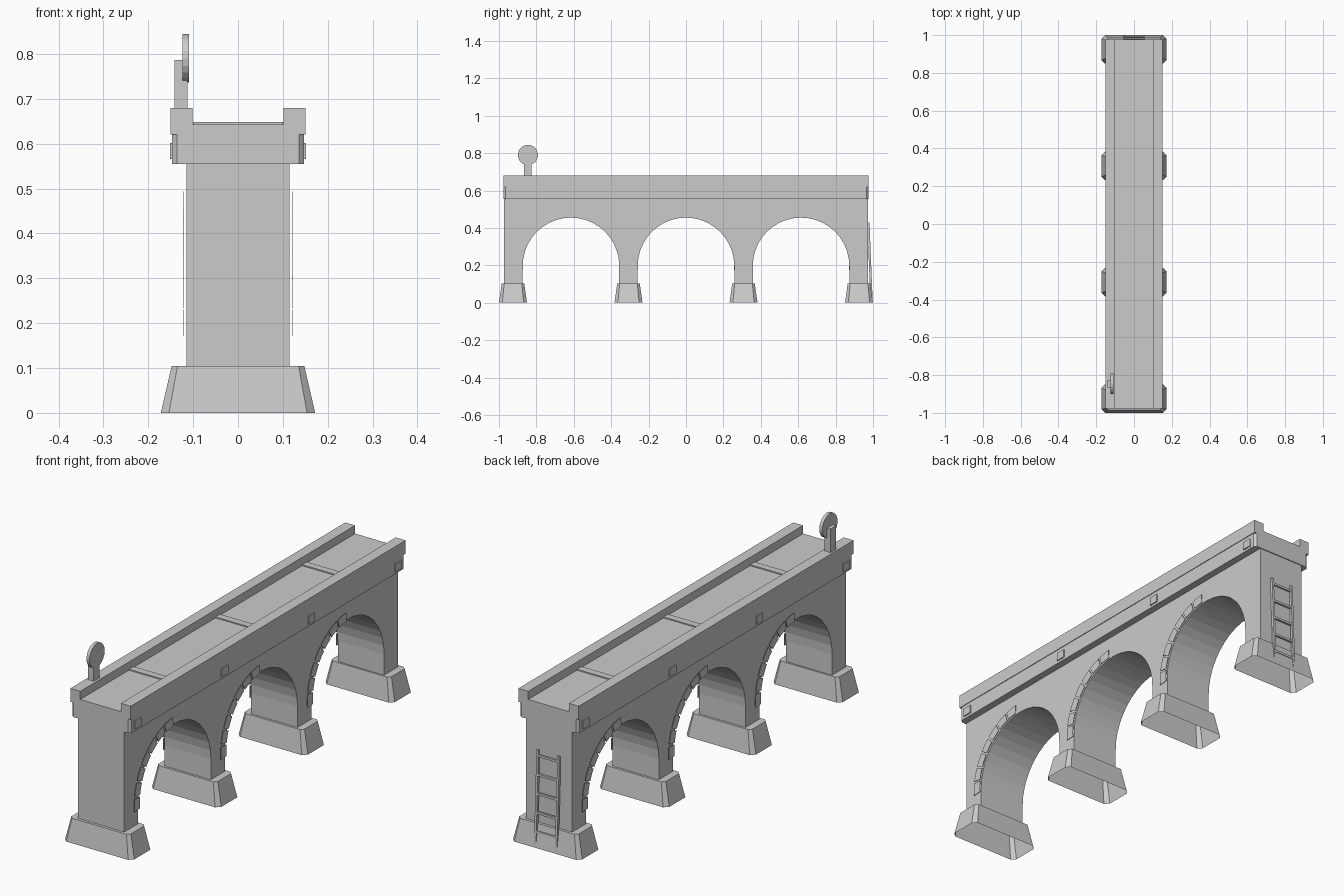
import bpy
import bmesh
import math
from mathutils import Vector

if "Cube" in bpy.data.objects:
    bpy.data.objects.remove(bpy.data.objects["Cube"], do_unlink=True)

stone = bpy.data.materials.new("grey_stone")
stone.use_nodes = True
grey = (0.6, 0.6, 0.6, 1)
stone.diffuse_color = grey
stone.node_tree.nodes["Principled BSDF"].inputs["Base Color"].default_value = grey

ARCHES = (-0.615, 0, 0.615)
PIERS = (-0.925, -0.3075, 0.3075, 0.925)
RADIUS, SPRING = 0.258, 0.197


def finish(name, bm):
    bmesh.ops.recalc_face_normals(bm, faces=bm.faces)
    mesh = bpy.data.meshes.new(name)
    bm.to_mesh(mesh)
    bm.free()
    mesh.materials.append(stone)
    obj = bpy.data.objects.new(name, mesh)
    bpy.context.collection.objects.link(obj)
    return obj


def extrude(name, points, shift):
    """Solid made by pushing one flat outline along a vector."""
    bm = bmesh.new()
    face = bm.faces.new([bm.verts.new(p) for p in points])
    out = bmesh.ops.extrude_face_region(bm, geom=[face], use_keep_orig=True)
    moved = [v for v in out["geom"] if isinstance(v, bmesh.types.BMVert)]
    bmesh.ops.translate(bm, verts=moved, vec=shift)
    return finish(name, bm)


def box(name, lo, hi):
    outline = [(lo[0], lo[1], lo[2]), (hi[0], lo[1], lo[2]),
               (hi[0], hi[1], lo[2]), (lo[0], hi[1], lo[2])]
    return extrude(name, outline, (0, 0, hi[2] - lo[2]))


def octagon(hx, hy, c, z, y0=0):
    """Rectangle with chamfered corners."""
    pts = [(hx - c, -hy), (hx, c - hy), (hx, hy - c), (hx - c, hy),
           (c - hx, hy), (-hx, hy - c), (-hx, c - hy), (c - hx, -hy)]
    return [(x, y + y0, z) for x, y in pts]


# Arcade wall with three arched openings
outline = [(-0.972, 0.1), (-0.972, 0.557), (0.972, 0.557), (0.972, 0.1)]
for centre in reversed(ARCHES):
    outline.append((centre + RADIUS, 0.1))
    for i in range(21):
        a = math.pi * i / 20
        outline.append((centre + RADIUS * math.cos(a), SPRING + RADIUS * math.sin(a)))
    outline.append((centre - RADIUS, 0.1))
extrude("arcade_wall", [(-0.115, y, z) for y, z in outline], (0.23, 0, 0))

# Flared pier footings, open underneath
for n, y in enumerate(PIERS):
    bm = bmesh.new()
    low = [bm.verts.new(p) for p in octagon(0.172, 0.075, 0.018, 0, y)]
    top = [bm.verts.new(p) for p in octagon(0.148, 0.06, 0.013, 0.104, y)]
    bm.faces.new(top)
    for i in range(8):
        j = (i + 1) % 8
        bm.faces.new((low[i], low[j], top[j], top[i]))
    finish(f"pier_footing_{n + 1}", bm)

# Cornice band and trough-shaped deck
extrude("cornice", octagon(0.147, 0.976, 0.011, 0.555), (0, 0, 0.065))
trough = [(-0.15, 0.62), (0.15, 0.62), (0.15, 0.68), (0.101, 0.68),
          (0.101, 0.643), (-0.101, 0.643), (-0.101, 0.68), (-0.15, 0.68)]
extrude("deck_and_parapets", [(x, -0.976, z) for x, z in trough], (0, 1.952, 0))

# Raised joints across the deck
for n, y in enumerate(ARCHES):
    box(f"deck_joint_{n + 1}", (-0.1, y - 0.016, 0.64), (0.1, y + 0.016, 0.648))

# Small square blocks on the cornice
for side, s in (("left", 1), ("right", -1)):
    for n, y in enumerate(PIERS):
        xs = sorted((s * 0.14, s * 0.152))
        box(f"cornice_block_{side}_{n + 1}",
            (xs[0], y - 0.022, 0.566), (xs[1], y + 0.022, 0.602))

# Arch stones: thin plates round one half of each arch, swapped on the far side
for side, s in (("left", 1), ("right", -1)):
    for n, centre in enumerate(ARCHES):
        for k in range(7):
            a0 = math.radians(-5 + 13.2 * k)
            a1 = a0 + math.radians(11.5)
            mid = (a0 + a1) / 2
            ring = [(RADIUS, a0), (RADIUS, mid), (RADIUS, a1),
                    (0.297, a1), (0.297, mid), (0.297, a0)]
            pts = [(s * 0.121, centre - s * r * math.cos(a), SPRING + r * math.sin(a))
                   for r, a in ring]
            extrude(f"arch_stone_{side}_{n + 1}_{k + 1}", pts, (s * 0.002, 0, 0))

# Ladder leaning on the back pier
foot, head = Vector((0, 0.99, 0.01)), Vector((0, 0.973, 0.43))
for side, x in (("left", 0.052), ("right", -0.052)):
    pts = [foot + Vector((x + dx, dy, 0))
           for dx, dy in ((-0.005, -0.004), (0.005, -0.004), (0.005, 0.008), (-0.005, 0.008))]
    extrude(f"ladder_rail_{side}", pts, head - foot)
for k in range(5):
    p = foot.lerp(head, 0.14 + 0.2 * k)
    box(f"ladder_rung_{k + 1}", (-0.056, p.y - 0.003, p.z - 0.005),
        (0.056, p.y + 0.006, p.z + 0.005))

# Round signal on the parapet
box("signal_post", (-0.141, -0.865, 0.675), (-0.112, -0.825, 0.786))
disc = [(-0.124, -0.845 + 0.054 * math.cos(math.tau * i / 20),
         0.79 + 0.054 * math.sin(math.tau * i / 20)) for i in range(20)]
extrude("signal_disc", disc, (0.015, 0, 0))
